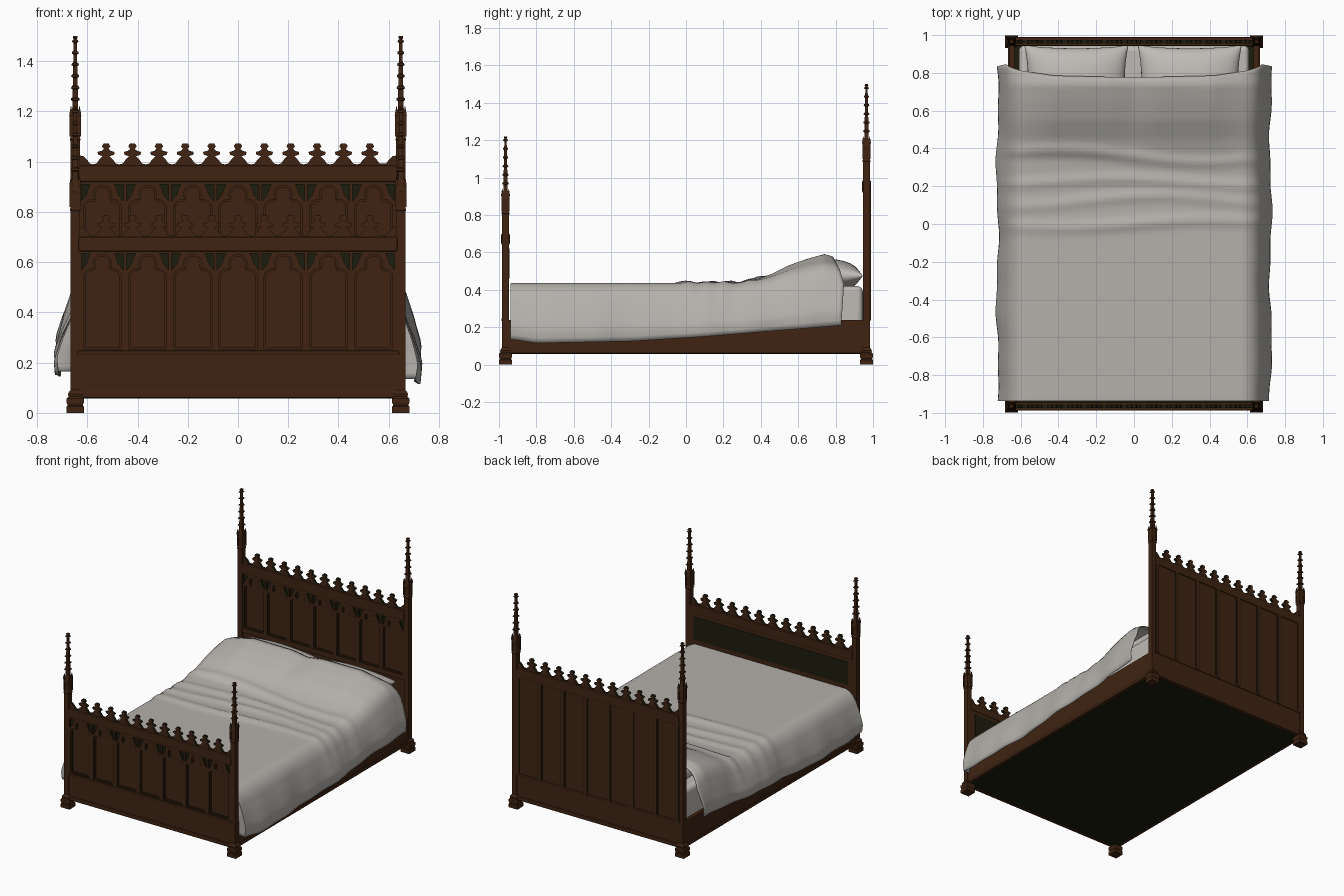
import bpy, bmesh, math
from mathutils import Vector

if "Cube" in bpy.data.objects:
    bpy.data.objects.remove(bpy.data.objects["Cube"])


def material(name, col):
    m = bpy.data.materials.new(name)
    m.diffuse_color = (*col, 1)
    m.use_nodes = True
    m.node_tree.nodes["Principled BSDF"].inputs["Base Color"].default_value = m.diffuse_color
    return m


WOOD = material("brown wood", (0.050, 0.0175, 0.0060))
DARK = material("dark recess", (0.012, 0.012, 0.0045))
CLOTH = material("grey blanket", (0.46, 0.44, 0.41))
LINEN = material("pale linen", (0.52, 0.50, 0.47))


def add(name, verts, faces, mat):
    me = bpy.data.meshes.new(name)
    me.from_pydata(verts, [], faces)
    bm = bmesh.new()
    bm.from_mesh(me)
    bmesh.ops.recalc_face_normals(bm, faces=bm.faces)
    bm.to_mesh(me)
    bm.free()
    me.materials.append(mat)
    ob = bpy.data.objects.new(name, me)
    bpy.context.collection.objects.link(ob)
    return ob


def smooth(ob, angle):
    bpy.ops.object.select_all(action='DESELECT')
    ob.select_set(True)
    bpy.context.view_layer.objects.active = ob
    bpy.ops.object.shade_smooth_by_angle(angle=math.radians(angle))


def box(name, x0, x1, y0, y1, z0, z1, mat=WOOD, bevel=0.0):
    v = [(x, y, z) for z in (z0, z1) for x, y in ((x0, y0), (x1, y0), (x1, y1), (x0, y1))]
    f = [(3, 2, 1, 0), (4, 5, 6, 7)] + [(i, (i + 1) % 4, (i + 1) % 4 + 4, i + 4) for i in range(4)]
    ob = add(name, v, f, mat)
    if bevel:
        b = ob.modifiers.new("bevel", 'BEVEL')
        b.width, b.segments = bevel, 2
    return ob


def square_lathe(name, cx, cy, profile, mat=WOOD):
    """Stack of square sections: profile is a list of (z, half width)."""
    v = [(cx + sx * w, cy + sy * w, z) for z, w in profile
         for sx, sy in ((-1, -1), (1, -1), (1, 1), (-1, 1))]
    n = len(profile)
    f = [(4 * k + i, 4 * k + (i + 1) % 4, 4 * k + 4 + (i + 1) % 4, 4 * k + 4 + i)
         for k in range(n - 1) for i in range(4)]
    f += [(3, 2, 1, 0), tuple(range(4 * n - 4, 4 * n))]
    return add(name, v, f, mat)


def plate(name, loops, y0, y1):
    """Flat fretwork in the xz plane with holes; the cut edges are dark."""
    cu = bpy.data.curves.new(name, 'CURVE')
    cu.dimensions, cu.fill_mode, cu.extrude = '2D', 'BOTH', (y1 - y0) / 2
    for loop in loops:
        s = cu.splines.new('POLY')
        s.points.add(len(loop) - 1)
        for p, (x, z) in zip(s.points, loop):
            p.co = (x, z, 0, 1)
        s.use_cyclic_u = True
    tmp = bpy.data.objects.new(name + "_curve", cu)
    bpy.context.collection.objects.link(tmp)
    dg = bpy.context.evaluated_depsgraph_get()
    me = bpy.data.meshes.new_from_object(tmp.evaluated_get(dg))
    verts = [(p.co.x, (y0 + y1) / 2 - p.co.z, p.co.y) for p in me.vertices]
    faces = [tuple(p.vertices) for p in me.polygons]
    bpy.data.objects.remove(tmp)
    ob = add(name, verts, faces, WOOD)
    bm = bmesh.new()
    bm.from_mesh(ob.data)
    bmesh.ops.remove_doubles(bm, verts=bm.verts, dist=1e-5)
    bmesh.ops.recalc_face_normals(bm, faces=bm.faces)
    bm.to_mesh(ob.data)
    bm.free()
    ob.data.materials.append(DARK)
    for p in ob.data.polygons:
        p.material_index = int(abs(p.normal.y) < 0.5)
    return ob


def arc(cx, cz, r, a0, a1, n=8):
    return [(cx + r * math.cos(math.radians(a0 + (a1 - a0) * i / n)),
             cz + r * math.sin(math.radians(a0 + (a1 - a0) * i / n))) for i in range(n + 1)]


def trefoil(cx, z0, zt, d):
    """Tall opening with a three-lobed head, shrunk by d."""
    half = [(0.076 - d, z0 + d)] + arc(0.042, zt - 0.09, 0.034 - d, 0, 105) \
        + arc(0, zt - 0.035, 0.036 - d, -30, 90)
    return [(cx + x, z) for x, z in half] + [(cx - x, z) for x, z in half[-2::-1]]


def tracery(name, y, z0, z1, zb, zt):
    rect = [(-0.632, z0), (0.632, z0), (0.632, z1), (-0.632, z1)]
    centres = [0.18 * k for k in range(-3, 4)]
    eyes = []
    for c in centres:
        for s in (-1, 1):
            m = c + s * 0.09
            eyes.append([(m - s * a, zt + b) for a, b in
                         ((0.006, -0.062), (0.026, -0.036), (0.034, -0.012), (0.042, 0.004), (0.006, 0.004))])
    plate(name + "_outer", [rect] + [trefoil(c, zb, zt, 0) for c in centres] + eyes, y, y + 0.007)
    plate(name + "_inner", [rect] + [trefoil(c, zb, zt, 0.008) for c in centres] + eyes, y + 0.007, y + 0.014)
    for k in range(-3, 5):  # dark ground behind the spandrels
        m = 0.18 * k - 0.09
        box(name + "_spandrel", max(m - 0.045, -0.63), min(m + 0.045, 0.63),
            y + 0.0125, y + 0.016, zt - 0.065, zt + 0.006, DARK)


def cresting(name, y0, y1, z):
    """Row of leafy finials along a top rail, z is the rail top."""
    unit = [(-0.0525, 0.004), (-0.046, 0.018), (-0.034, 0.008), (-0.026, 0.006), (-0.03, 0.022),
            (-0.016, 0.038), (-0.034, 0.046), (-0.034, 0.056), (-0.017, 0.06), (-0.009, 0.07),
            (-0.018, 0.082), (-0.008, 0.092)]
    unit = [(-0.0525, 0.004), (-0.038, 0.008), (-0.027, 0.024), (-0.014, 0.037), (-0.032, 0.043),
            (-0.034, 0.054), (-0.018, 0.058), (-0.009, 0.066), (-0.017, 0.076), (-0.01, 0.088)]
    unit = unit + [(-x, h) for x, h in unit[:0:-1]]
    top = [(-0.632, z + 0.04), (-0.615, z + 0.037), (-0.60, z + 0.022), (-0.59, z + 0.008)]
    top += [(0.105 * k + x, z + h) for k in range(-5, 6) for x, h in unit]
    top += [(0.59, z + 0.008), (0.60, z + 0.022), (0.615, z + 0.037), (0.632, z + 0.04)]
    plate(name, [[(-0.632, z - 0.01)] + top + [(0.632, z - 0.01)]], y0, y1)


# corner posts: stepped foot, shaft, gabled stage and crocketed spire
for end, cy, shaft, top in (("foot", -0.965, 0.80, 1.22), ("head", 0.965, 1.08, 1.50)):
    for side, cx in (("left", -0.648), ("right", 0.648)):
        prof = [(0, .034), (.025, .034), (.03, .030), (.04, .034), (.058, .034), (.065, .027),
                (.075, .029), (.085, .024), (.092, .018), (shaft, .018), (shaft + .008, .022),
                (shaft + .018, .018), (shaft + .075, .018), (shaft + .085, .021), (shaft + .12, .014)]
        z, n = shaft + .13, 6
        step = (top - z - .012) / n
        for i in range(n):
            w = .012 - .001 * i
            prof += [(z, w), (z + step * .68, w - .001), (z + step * .76, w + .006), (z + step * .92, w + .004)]
            z += step
        prof += [(z, .005), (top - .006, .010), (top, .008)]
        square_lathe(f"{end}_{side}_post", cx, cy, prof)
        for sx in (-1, 1):
            for sy in (-1, 1):
                square_lathe(f"{end}_{side}_corner_pinnacle", cx + sx * .017, cy + sy * .017,
                             [(shaft + .02, .005), (shaft + .10, .005), (shaft + .105, .007), (shaft + .14, .001)])

# footboard
box("footboard_panel", -.635, .635, -.969, -.946, .07, .66)
tracery("footboard_tracery", -.983, .24, .65, .255, .63)
box("footboard_top_rail", -.635, .635, -.988, -.942, .642, .70, bevel=.006)
cresting("footboard_cresting", -.974, -.956, .70)
box("footboard_inner_recess", -.60, .60, -.947, -.943, .46, .62, DARK)

# headboard
box("headboard_panel", -.635, .635, .962, .982, .07, .94)
tracery("headboard_tracery", .948, .50, .93, .535, .905)
box("headboard_top_rail", -.635, .635, .942, .989, .92, .985, bevel=.006)
cresting("headboard_cresting", .956, .974, .985)
for k in range(-3, 5):
    m = max(-.622, min(.622, .18 * k - .09))
    box("headboard_back_mullion", m - .012, m + .012, .98, .989, .24, .93)
    box("headboard_back_groove", m - .018, m + .018, .98, .9835, .245, .92, DARK)

# lower rails with mouldings, at both ends and both sides
for s, n in ((-1, "foot"), (1, "head")):
    for part, a, b, z0, z1 in (("rail", .945, .981, .06, .24), ("upper_moulding", .95, .987, .232, .248),
                               ("base_moulding", .95, .987, .06, .088)):
        box(f"{n}_{part}", -.64, .64, min(s * a, s * b), max(s * a, s * b), z0, z1, bevel=.004)
for s, n in ((-1, "left"), (1, "right")):
    for part, a, b, z0, z1 in (("side_rail", .632, .662, .06, .24), ("side_base_moulding", .64, .668, .06, .085)):
        box(f"{n}_{part}", min(s * a, s * b), max(s * a, s * b), -.955, .955, z0, z1, bevel=.004)
box("underside_board", -.645, .645, -.96, .96, .058, .075, DARK)

# mattress
m = box("mattress", -.61, .61, -.93, .945, .10, .42, LINEN)
b = m.modifiers.new("bevel", 'BEVEL')
b.width, b.segments = .03, 4
smooth(m, 40)


# pillows
def pillow(name, cx, n=24):
    v, f = [], []
    for side in (1, -1):
        for j in range(n + 1):
            for i in range(n + 1):
                a, c = -math.cos(math.pi * i / n), -math.cos(math.pi * j / n)
                h = .09 * (max(0, 1 - a ** 2) * max(0, 1 - c ** 2)) ** .45
                v.append((cx + .275 * a * (1 - .07 * (1 - c * c)),
                          .755 + .19 * c * (1 - .08 * (1 - a * a)), .475 + side * h))
    w = n + 1
    for o in (0, w * w):
        f += [(o + j * w + i, o + j * w + i + 1, o + j * w + w + i + 1, o + j * w + w + i)
              for j in range(n) for i in range(n)]
    ob = add(name, v, f, LINEN)
    bm = bmesh.new()
    bm.from_mesh(ob.data)
    bmesh.ops.remove_doubles(bm, verts=bm.verts, dist=1e-4)
    bmesh.ops.recalc_face_normals(bm, faces=bm.faces)
    bm.to_mesh(ob.data)
    bm.free()
    smooth(ob, 60)


pillow("left_pillow", -.305)
pillow("right_pillow", .295)


# blanket: flat top with folds, rising over the pillows, draped at the sides
def lerp(t, pts):
    for (a, p), (c, q) in zip(pts, pts[1:]):
        if t <= c:
            return p + (q - p) * max(0, (t - a) / (c - a))
    return pts[-1][1]


def blanket_point(u, t):
    s, a = (1 if u >= 0 else -1), abs(u)
    d = max(0, (a - .7) / .3)
    x = .59 * min(a, .7) / .7
    y = -.935 + t * (.935 + lerp(a, [(0, .775), (.5, .785), (.7, .81), (.8, .845), (1, .83)]))
    rise = lerp(y, [(.25, 0), (.35, .01), (.45, .045), (.55, .095), (.65, .13), (.74, .155), (.79, .14), (.85, .12)])
    rise *= lerp(x, [(0, .88), (.12, 1), (.42, 1), (.59, .72)])
    folds = sum(h * math.exp(-((y - c - k * math.sin(4 * s * x + c * 9)) / .028) ** 2)
                for c, h, k in ((.0, .014, .02), (.12, .012, .03), (.22, .014, .02), (.36, .016, .03)))
    z = .433 + rise + folds * (1 - .5 * a)
    if d:
        hem = lerp(y, [(-.93, .135), (-.8, .115), (-.3, .125), (.1, .15), (.83, .21)]) + (.03 if s < 0 else 0)
        x = lerp(d, [(0, .59), (.12, .635), (.25, .665), (.5, .695), (.8, .722), (1, .715)])
        x += d * (.008 * math.sin(9 * y + s) + .004 * math.sin(23 * y))
        z = lerp(d, [(0, z), (.12, z - .02), (.25, z - .065), (1, hem)])
    return s * x, y, z


NU, NV = 80, 90
rows = [[blanket_point(-1 + 2 * i / NU, j / NV) for i in range(NU + 1)] for j in range(NV + 1)]
rows.insert(0, [(max(-.61, min(.61, x)), y + .004, min(z, .26)) for x, y, z in rows[0]])  # foot end
W = NU + 1
blanket = add("blanket", [p for r in rows for p in r],
              [(j * W + i, j * W + i + 1, j * W + W + i + 1, j * W + W + i)
               for j in range(NV + 1) for i in range(NU)], CLOTH)
sol = blanket.modifiers.new("thickness", 'SOLIDIFY')
sol.thickness, sol.offset = .006, 0
smooth(blanket, 50)
